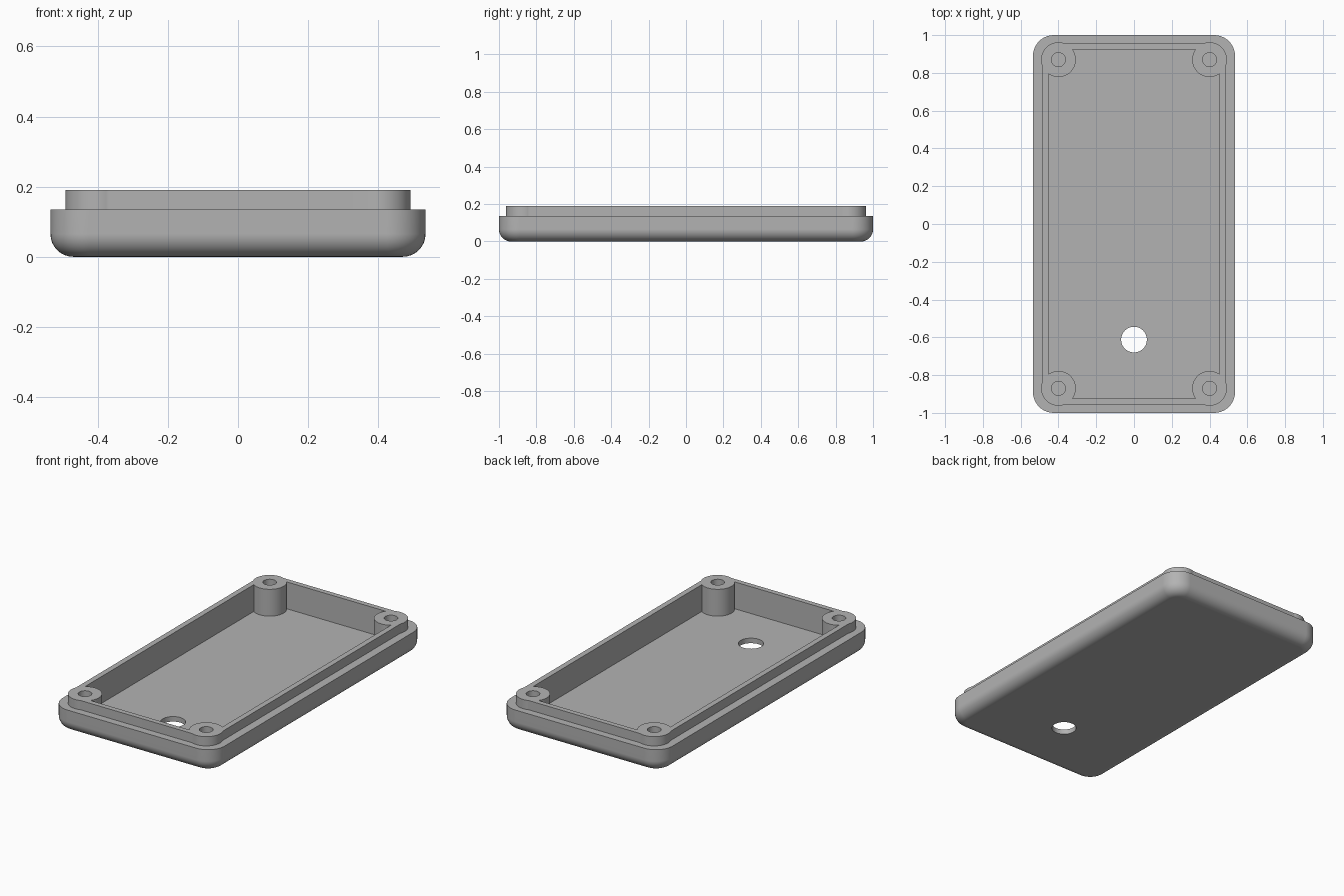
import bpy, bmesh, math

cube = bpy.data.objects.get("Cube")
if cube:
    bpy.data.objects.remove(cube, do_unlink=True)

HALF_X, HALF_Y = 0.535, 1.0
CORNER, FILLET = 0.11, 0.065
RIM_Z, TOP_Z, FLOOR_Z = 0.135, 0.19, 0.03
BOSS_X, BOSS_Y, BOSS_R = 0.40, 0.87, 0.092

grey = bpy.data.materials.new("grey plastic")
grey.use_nodes = True
colour = (0.45, 0.45, 0.45, 1)
grey.diffuse_color = colour
grey.node_tree.nodes["Principled BSDF"].inputs["Base Color"].default_value = colour


def rounded_rect(hx, hy, r, z, steps=10):
    """Points of a rounded rectangle, anticlockwise from +x."""
    points = []
    for quarter, (sx, sy) in enumerate([(1, 1), (-1, 1), (-1, -1), (1, -1)]):
        for i in range(steps + 1):
            a = math.pi / 2 * (quarter + i / steps)
            points.append((sx * (hx - r) + r * math.cos(a),
                           sy * (hy - r) + r * math.sin(a), z))
    return points


def circle(x, y, r, z, sides=48):
    turn = math.tau / sides
    return [(x + r * math.cos(i * turn), y + r * math.sin(i * turn), z)
            for i in range(sides)]


def loft(name, loops):
    """Solid skinned through matching loops, from bottom to top."""
    bm = bmesh.new()
    rings = [[bm.verts.new(p) for p in loop] for loop in loops]
    for low, high in zip(rings, rings[1:]):
        for i in range(len(low)):
            j = (i + 1) % len(low)
            bm.faces.new((low[i], low[j], high[j], high[i]))
    bm.faces.new(rings[0][::-1])
    bm.faces.new(rings[-1])
    mesh = bpy.data.meshes.new(name)
    bm.to_mesh(mesh)
    bm.free()
    mesh.materials.append(grey)
    obj = bpy.data.objects.new(name, mesh)
    bpy.context.collection.objects.link(obj)
    return obj


def cylinder(name, x, y, r, z0, z1):
    return loft(name, [circle(x, y, r, z0), circle(x, y, r, z1)])


def combine(target, tool, operation):
    mod = target.modifiers.new(operation, "BOOLEAN")
    mod.operation, mod.solver, mod.object = operation, "EXACT", tool
    bpy.context.view_layer.objects.active = target
    bpy.ops.object.modifier_apply(modifier=mod.name)
    bpy.data.objects.remove(tool, do_unlink=True)


# Outer shell with a rounded bottom edge
loops = []
for i in range(9):
    a = math.pi / 2 * i / 8
    inset = FILLET * (1 - math.sin(a))
    loops.append(rounded_rect(HALF_X - inset, HALF_Y - inset, CORNER - inset,
                              FILLET * (1 - math.cos(a))))
loops.append(rounded_rect(HALF_X, HALF_Y, CORNER, RIM_Z))
case = loft("enclosure_half", loops)

# Raised locating lip
combine(case, loft("lip", [rounded_rect(0.485, 0.956, 0.085, z)
                           for z in (0.08, TOP_Z)]), "UNION")

# Hollow interior
combine(case, loft("cavity_cutter", [rounded_rect(0.452, 0.925, 0.01, z)
                                     for z in (FLOOR_Z, 0.3)]), "DIFFERENCE")

# Screw bosses with blind holes in the four corners
corners = [(sx * BOSS_X, sy * BOSS_Y) for sx in (-1, 1) for sy in (-1, 1)]
for x, y in corners:
    combine(case, cylinder("boss", x, y, BOSS_R, 0.02, TOP_Z), "UNION")
for x, y in corners:
    combine(case, cylinder("screw_cutter", x, y, 0.037, FLOOR_Z, 0.3), "DIFFERENCE")

# Round opening through the floor
combine(case, cylinder("opening_cutter", 0, -0.612, 0.068, -0.1, 0.1), "DIFFERENCE")

# Smooth rounded surfaces, crisp edges
bpy.ops.object.select_all(action="DESELECT")
case.select_set(True)
bpy.context.view_layer.objects.active = case
bpy.ops.object.shade_smooth_by_angle(angle=math.radians(30))
normals = case.modifiers.new("flat face normals", "WEIGHTED_NORMAL")
normals.keep_sharp = True
